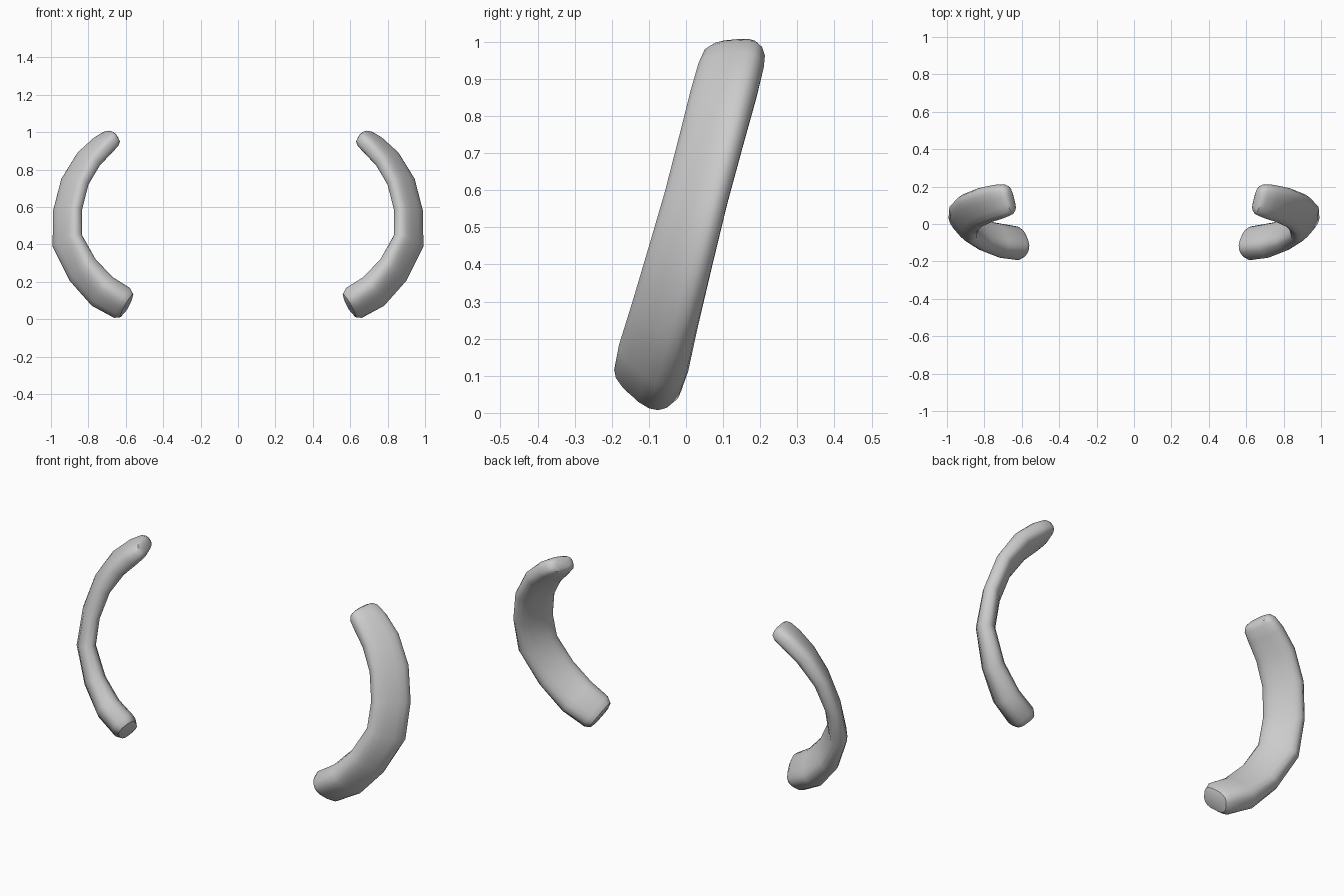
import bpy, bmesh
from math import sin, cos, pi, radians
from mathutils import Vector

if "Cube" in bpy.data.objects:
    bpy.data.objects.remove(bpy.data.objects["Cube"])

# stations along the arc: x, z, band width, thickness, twist in degrees
STATIONS = [
    (0.590, 0.068, .10, .06, 31), (0.596, 0.072, .155, .105, 31), (0.620, 0.087, .19, .135, 32),
    (0.725, 0.148, .205, .132, 34), (0.830, 0.262, .205, .11, 37),
    (0.913, 0.420, .205, .092, 39), (0.912, 0.580, .20, .085, 40),
    (0.872, 0.735, .20, .088, 39), (0.798, 0.857, .195, .098, 36),
    (0.722, 0.930, .185, .10, 31), (0.678, 0.965, .17, .09, 27),
    (0.661, 0.978, .14, .07, 25), (0.655, 0.982, .09, .04, 25)]
SIDES = 16


def spow(v, p):
    return (1 if v >= 0 else -1) * abs(v) ** p


def build_band(name, side):
    pts = [Vector((x, 0.265 * (z - 0.5) + 0.006, z)) for x, z, *_ in STATIONS]
    bm = bmesh.new()
    rings = []
    for i, (x, z, w, t, twist) in enumerate(STATIONS):
        tan = (pts[min(i + 1, len(pts) - 1)] - pts[max(i - 1, 0)]).normalized()
        axis = Vector((0, 0.97, -0.25))
        axis = (axis - tan * axis.dot(tan)).normalized()
        out = axis.cross(tan).normalized()
        a = radians(twist)
        wide = axis * cos(a) + out * sin(a)
        thick = out * cos(a) - axis * sin(a)
        ring = []
        for k in range(SIDES):
            b = 2 * pi * (k + .5) / SIDES
            p = pts[i] + wide * (w / 2 * spow(cos(b), .7)) + thick * (t / 2 * spow(sin(b), .7))
            ring.append(bm.verts.new((p.x * side, p.y, p.z)))
        rings.append(ring)
    for r0, r1 in zip(rings, rings[1:]):
        for k in range(SIDES):
            j = (k + 1) % SIDES
            bm.faces.new((r0[k], r0[j], r1[j], r1[k]))
    # closed rounded ends
    bm.faces.new(rings[0])
    bm.faces.new(rings[-1])
    bmesh.ops.recalc_face_normals(bm, faces=bm.faces)
    me = bpy.data.meshes.new(name)
    bm.to_mesh(me)
    bm.free()
    ob = bpy.data.objects.new(name, me)
    bpy.context.collection.objects.link(ob)
    bpy.ops.object.select_all(action='DESELECT')
    ob.select_set(True)
    bpy.context.view_layer.objects.active = ob
    bpy.ops.object.shade_smooth_by_angle(angle=radians(40))


# mirrored pair of curved, twisted bands
build_band("right_curved_band", 1)
build_band("left_curved_band", -1)
